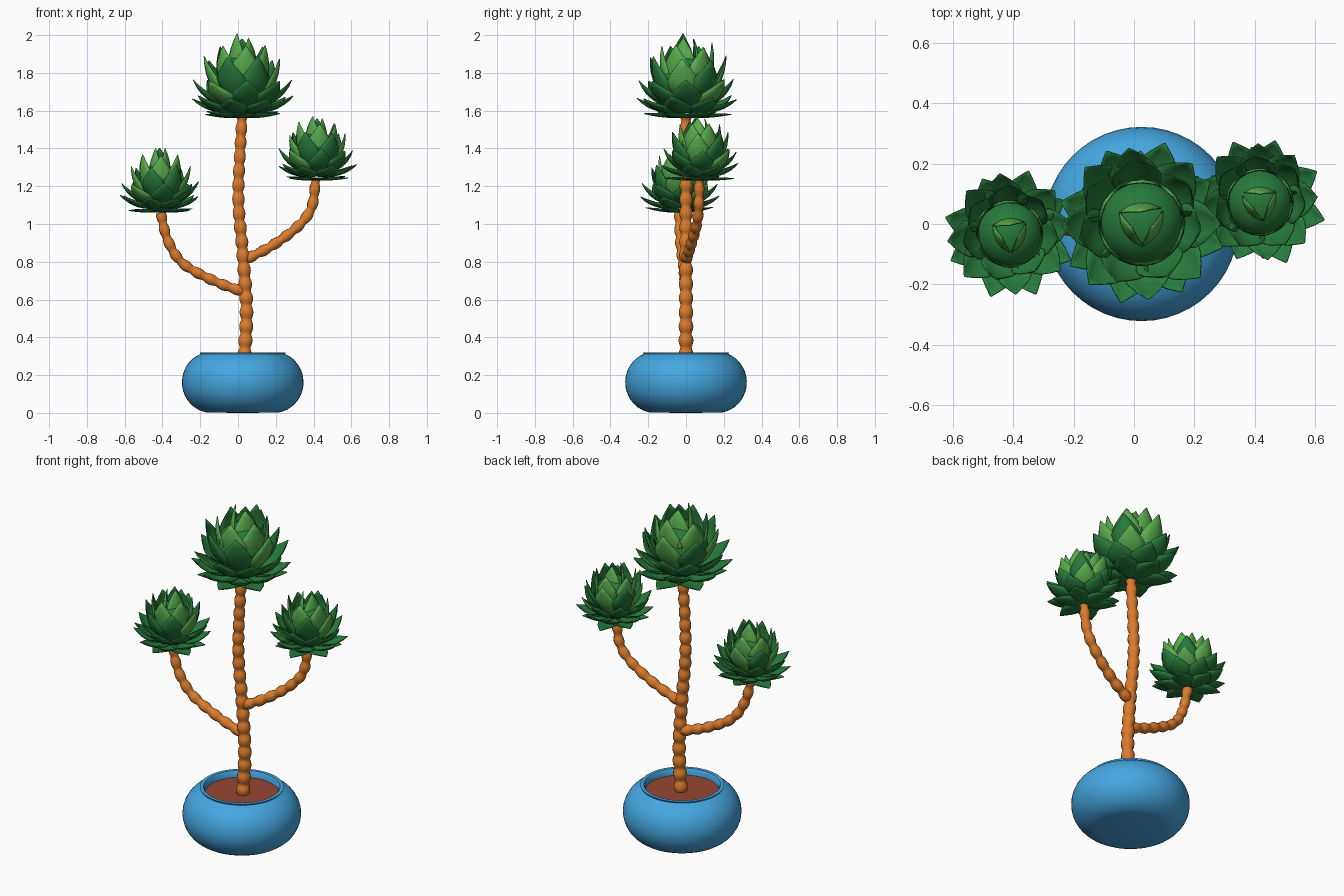
import bpy, bmesh, math, random
from mathutils import Vector

random.seed(4)
cube = bpy.data.objects.get("Cube")
if cube:
    bpy.data.objects.remove(cube, do_unlink=True)


def material(name, rgb):
    m = bpy.data.materials.new(name)
    m.use_nodes = True
    m.diffuse_color = (*rgb, 1)
    m.node_tree.nodes["Principled BSDF"].inputs["Base Color"].default_value = (*rgb, 1)
    return m


BLUE = material("blue_glaze", (0.06, 0.38, 0.75))
SOIL = material("red_soil", (0.31, 0.065, 0.033))
BARK = material("orange_bark", (0.72, 0.2, 0.025))
DARK = material("dark_green", (0.02, 0.195, 0.045))
LIGHT = material("light_green", (0.1, 0.41, 0.075))


def add_mesh(name, bm, mats, angle=40):
    mesh = bpy.data.meshes.new(name)
    bm.to_mesh(mesh)
    bm.free()
    for m in mats:
        mesh.materials.append(m)
    return add_object(name, mesh, angle)


def add_object(name, mesh, angle):
    obj = bpy.data.objects.new(name, mesh)
    bpy.context.collection.objects.link(obj)
    bpy.ops.object.select_all(action="DESELECT")
    obj.select_set(True)
    bpy.context.view_layer.objects.active = obj
    bpy.ops.object.shade_smooth_by_angle(angle=math.radians(angle))
    return obj


def lathe(name, profile, center, mats, steps=48):
    bm = bmesh.new()
    verts = [bm.verts.new((r, 0, z)) for r, z in profile]
    edges = [bm.edges.new(pair) for pair in zip(verts, verts[1:])]
    bmesh.ops.spin(bm, geom=verts + edges, cent=(0, 0, 0), axis=(0, 0, 1),
                   angle=math.tau, steps=steps)
    bmesh.ops.remove_doubles(bm, verts=bm.verts, dist=0.0005)
    bmesh.ops.recalc_face_normals(bm, faces=bm.faces)
    obj = add_mesh(name, bm, mats)
    obj.location = center


# Rounded pot with a lip, and the soil inside
POT = (0.025, 0, 0)
profile = [(0, 0)]
for i in range(17):
    a = math.radians(-82 + 150 * i / 16)
    profile.append((0.165 + 0.157 * math.cos(a), 0.162 + 0.162 * math.sin(a)))
profile += [(0.228, 0.321), (0.208, 0.321), (0.2, 0.31), (0.2, 0.27)]
lathe("pot", profile, POT, [BLUE])
lathe("soil", [(0, 0.284), (0.203, 0.284)], POT, [SOIL])


# Knobbly stems: smooth path with a rippling radius
def stem(name, points, radius, taper):
    pts = [Vector(p) for p in points]
    pts = [2 * pts[0] - pts[1]] + pts + [2 * pts[-1] - pts[-2]]
    path = []
    for a, b, c, d in zip(pts, pts[1:], pts[2:], pts[3:]):
        n = max(4, int((c - b).length / 0.011))
        for i in range(n):
            t = i / n
            path.append(0.5 * (2 * b + (c - a) * t + (2 * a - 5 * b + 4 * c - d) * t * t
                               + (3 * b - a - 3 * c + d) * t ** 3))
    path.append(pts[-2])
    curve = bpy.data.curves.new(name, "CURVE")
    curve.dimensions = "3D"
    curve.bevel_depth = 1
    curve.bevel_resolution = 3
    curve.use_fill_caps = True
    curve.materials.append(BARK)
    spline = curve.splines.new("POLY")
    spline.points.add(len(path) - 1)
    dist = 0
    for i, p in enumerate(path):
        dist += (p - path[i - 1]).length if i else 0
        spline.points[i].co = (*p, 1)
        ripple = 0.76 + 0.32 * abs(math.sin(math.pi * dist / 0.075))
        spline.points[i].radius = radius * ripple * (1 - taper * i / len(path))
    temp = bpy.data.objects.new(name + "_path", curve)
    bpy.context.collection.objects.link(temp)
    bpy.context.view_layer.update()
    mesh = bpy.data.meshes.new_from_object(
        temp.evaluated_get(bpy.context.evaluated_depsgraph_get()))
    bpy.data.objects.remove(temp, do_unlink=True)
    add_object(name, mesh, 60)


stem("trunk", [(0.033, 0, 0.27), (0.045, 0, 0.55), (0.025, 0, 0.85),
               (0.002, 0, 1.15), (0.022, 0, 1.58)], 0.037, 0.2)
stem("right_branch", [(0.03, 0, 0.64), (-0.13, -0.005, 0.7), (-0.29, -0.015, 0.79),
                      (-0.37, -0.03, 0.91), (-0.41, -0.035, 1.06)], 0.029, 0.08)
stem("left_branch", [(0.035, 0, 0.81), (0.18, 0.025, 0.885), (0.32, 0.055, 0.99),
                     (0.39, 0.068, 1.09), (0.412, 0.07, 1.235)], 0.029, 0.08)


# One pointed, keeled leaf following a curve of (radius, height) points
def leaf(bm, turn, base, mid, tip, width, cup, slot):
    rows = 7
    grid = []
    for i in range(rows + 1):
        t = i / rows
        r, z = (base[k] * (1 - t) ** 2 + 2 * mid[k] * t * (1 - t) + tip[k] * t * t
                for k in (0, 1))
        dr, dz = ((mid[k] - base[k]) * (1 - t) + (tip[k] - mid[k]) * t for k in (0, 1))
        length = math.hypot(dr, dz)
        half = width * max(0.02, math.sin(math.pi * (0.12 + 0.88 * t) ** 1.1))
        row = []
        for s in (-1, -0.5, 0, 0.5, 1):
            lift = cup * half * s * s
            rr, zz = r - dz / length * lift, z + dr / length * lift
            side = s * half
            row.append(bm.verts.new((rr * math.cos(turn) - side * math.sin(turn),
                                     rr * math.sin(turn) + side * math.cos(turn), zz)))
        grid.append(row)
    for low, high in zip(grid, grid[1:]):
        for j in range(4):
            face = bm.faces.new((low[j], high[j], high[j + 1], low[j + 1]))
            face.material_index = slot


# Tiers: leaf count, base, middle, tip, half width, cup, share of light-backed leaves
TIERS = [
    (6, (0.015, 0.005), (0.12, 0.0), (0.235, 0.04), 0.07, 0.25, 0),
    (8, (0.04, 0.03), (0.19, 0.02), (0.272, 0.12), 0.076, 0.3, 0),
    (8, (0.06, 0.05), (0.21, 0.08), (0.255, 0.22), 0.08, 0.35, 0.25),
    (7, (0.08, 0.08), (0.2, 0.16), (0.2, 0.33), 0.083, 0.35, 0.5),
    (6, (0.08, 0.13), (0.165, 0.23), (0.135, 0.4), 0.083, 0.35, 1),
    (3, (0.05, 0.18), (0.085, 0.31), (0.035, 0.443), 0.07, 0.35, 1),
]


def leaf_head(name, center, scale):
    bm = bmesh.new()
    for k, (count, base, mid, tip, width, cup, light) in enumerate(TIERS):
        for i in range(count):
            turn = -1.5 + math.tau * (i + 0.5 * (k % 2)) / count + random.uniform(-0.1, 0.1)
            end = (tip[0] * random.uniform(0.95, 1.05), tip[1] + random.uniform(-0.025, 0.003))
            slot = int((i + 1) * light) - int(i * light)
            leaf(bm, turn, base, mid, end, width, cup, slot)
    leaves = add_mesh(name + "_leaves", bm, [DARK, DARK, LIGHT])
    leaves.location = center
    leaves.scale = (scale,) * 3
    # Thickness gives the outward side the next colour slot
    solid = leaves.modifiers.new("thickness", "SOLIDIFY")
    solid.thickness = 0.004
    solid.offset = -1
    solid.material_offset = 1
    bm = bmesh.new()
    bmesh.ops.create_uvsphere(bm, u_segments=24, v_segments=14, radius=0.145 * scale)
    core = add_mesh(name + "_core", bm, [DARK], 60)
    core.location = Vector(center) + Vector((0, 0, 0.19 * scale))


leaf_head("top_head", (0.025, 0.005, 1.56), 1)
leaf_head("right_head", (-0.412, -0.032, 1.06), 0.77)
leaf_head("left_head", (0.418, 0.072, 1.23), 0.77)
